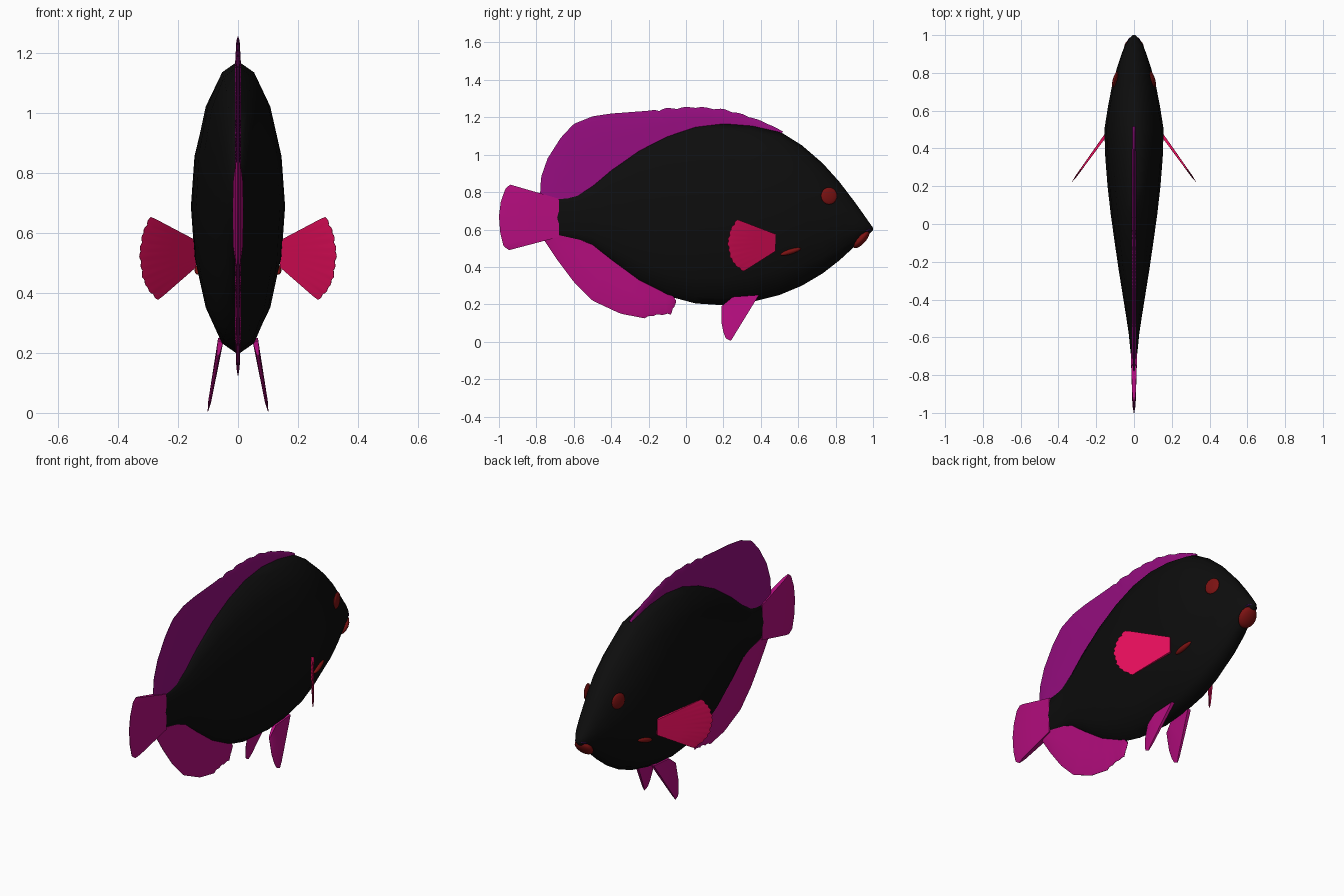
import bpy, bmesh, math
from mathutils import Vector

cube = bpy.data.objects.get("Cube")
if cube:
    bpy.data.objects.remove(cube, do_unlink=True)


def material(name, r, g, b):
    m = bpy.data.materials.new(name)
    m.use_nodes = True
    m.diffuse_color = (r, g, b, 1)
    m.node_tree.nodes["Principled BSDF"].inputs["Base Color"].default_value = (r, g, b, 1)
    return m


BLACK = material("body black", .004, .004, .004)
PURPLE = material("dorsal purple", .30, .004, .21)
MAGENTA = material("tail magenta", .46, .004, .21)
PINK = material("pectoral pink", .75, .004, .10)
RED = material("dark red", .20, .006, .006)
VIOLET = material("lip violet", .08, .01, .22)


def finish(name, bm, mat, angle=60):
    bmesh.ops.recalc_face_normals(bm, faces=bm.faces)
    mesh = bpy.data.meshes.new(name)
    bm.to_mesh(mesh)
    bm.free()
    mesh.materials.append(mat)
    ob = bpy.data.objects.new(name, mesh)
    bpy.context.collection.objects.link(ob)
    bpy.ops.object.select_all(action='DESELECT')
    ob.select_set(True)
    bpy.context.view_layer.objects.active = ob
    bpy.ops.object.shade_smooth_by_angle(angle=math.radians(angle))
    return ob


def resample(points, n):
    """Evenly spaced points along a polyline."""
    pts = [Vector(p) for p in points]
    lens = [(b - a).length for a, b in zip(pts, pts[1:])]
    out = []
    for i in range(n):
        d, k = sum(lens) * i / (n - 1), 0
        while k < len(lens) - 1 and d > lens[k]:
            d -= lens[k]
            k += 1
        out.append(pts[k].lerp(pts[k + 1], min(1, d / lens[k])))
    return out


def fin(name, base, tip, mat, place, normal, thick=.012, n=41, scallop=None):
    """Tapered blade between a base line and a tip line, both given as (y, z)."""
    base, tip = resample(base, n), resample(tip, n)
    normal = Vector(normal).normalized()
    bm = bmesh.new()
    rows = ((0, 1), (.45, .75), (.88, .5), (1, .08))
    sides = []
    for s in (1, -1):
        grid = []
        for i, (a, b) in enumerate(zip(base, tip)):
            cut = scallop(i / (n - 1)) if scallop else 0
            grid.append([bm.verts.new(place(a.lerp(b, u * (1 - cut))) + normal * s * thick * w)
                         for u, w in rows])
        for i in range(n - 1):
            for j in range(len(rows) - 1):
                bm.faces.new((grid[i][j], grid[i + 1][j], grid[i + 1][j + 1], grid[i][j + 1]))
        sides.append(grid)
    # Close the rim
    p, q = [g[0] + [r[-1] for r in g[1:-1]] + g[-1][::-1] + [r[0] for r in g[-2:0:-1]]
            for g in sides]
    for i in range(len(p)):
        k = (i + 1) % len(p)
        bm.faces.new((p[i], p[k], q[k], q[i]))
    return finish(name, bm, mat, 40)


def ellipsoid(name, loc, size, rot, mat):
    bm = bmesh.new()
    bmesh.ops.create_uvsphere(bm, u_segments=16, v_segments=10, radius=1)
    ob = finish(name, bm, mat)
    ob.location, ob.scale, ob.rotation_euler = loc, size, rot
    return ob


# Body: y, top, bottom, half width
SECTIONS = [
    (-.73, .69, .59, .006), (-.715, .74, .565, .013), (-.68, .775, .555, .018),
    (-.58, .79, .54, .028), (-.5, .84, .51, .04), (-.4, .925, .43, .056),
    (-.25, 1.03, .32, .08), (-.1, 1.105, .245, .102), (.05, 1.155, .205, .123),
    (.2, 1.172, .195, .14), (.35, 1.16, .212, .152), (.5, 1.125, .25, .157),
    (.62, 1.05, .30, .138), (.73, .955, .365, .117), (.82, .855, .435, .092),
    (.9, .75, .508, .066), (.95, .68, .552, .046), (.985, .63, .58, .023),
    (1, .61, .595, .006)]
bm = bmesh.new()
SIDES = 16
rings = []
for y, top, low, half in SECTIONS:
    mid, tall = (top + low) / 2, (top - low) / 2
    rings.append([bm.verts.new((half * math.sin(a), y, mid + tall * math.cos(a)))
                  for a in (math.tau * k / SIDES for k in range(SIDES))])
for r, s in zip(rings, rings[1:]):
    for k in range(SIDES):
        m = (k + 1) % SIDES
        bm.faces.new((r[k], r[m], s[m], s[k]))
bm.faces.new(rings[0])
bm.faces.new(rings[-1])
finish("body", bm, BLACK, 70)


# Fins on the centre line
def centre(p):
    return Vector((0, p.x, p.y))


fin("dorsal_fin",
    [(.5, 1.1), (.35, 1.14), (.1, 1.14), (-.1, 1.08), (-.3, .97), (-.5, .82), (-.6, .77), (-.7, .76)],
    [(.52, 1.125), (.42, 1.175), (.3, 1.218), (.2, 1.245), (.05, 1.258), (-.1, 1.25), (-.2, 1.235),
     (-.4, 1.22), (-.5, 1.205), (-.6, 1.165), (-.67, 1.09), (-.74, .98), (-.775, .88), (-.78, .79)],
    PURPLE, centre, (1, 0, 0), .011, 81,
    lambda t: .07 * (1 - abs(math.sin(t * 50))) if t < .45 else 0)
fin("anal_fin",
    [(-.08, .26), (-.25, .34), (-.4, .45), (-.5, .53), (-.68, .57)],
    [(-.05, .215), (-.08, .145), (-.16, .14), (-.22, .125), (-.35, .15), (-.5, .22), (-.6, .32),
     (-.69, .44), (-.76, .545)],
    MAGENTA, centre, (1, 0, 0), .011, 61,
    lambda t: .06 * (1 - abs(math.sin(t * 60))) if t < .25 else 0)
fin("tail_fin", [(-.68, .765), (-.68, .56)],
    [(-.94, .84), (-.965, .82), (-.99, .75), (-1, .67), (-.993, .58), (-.975, .51), (-.945, .49)],
    MAGENTA, centre, (1, 0, 0), .017)

# Paired fins and face details
for side, label in ((1, "left"), (-1, "right")):
    fin(label + "_pectoral_fin", [(.475, .575), (.475, .485)],
        [(.27, .655), (.235, .6), (.22, .53), (.235, .45), (.26, .41), (.305, .375)],
        PINK, lambda p: Vector((side * (.15 + (.47 - p.x) * .72), p.x, p.y)),
        (side, .72, 0), .008, 41,
        lambda t: .03 * (1 - abs(math.sin(t * 31))))
    fin(label + "_pelvic_fin", [(.25, .24), (.39, .25)],
        [(.19, .19), (.19, .1), (.2, .05), (.213, .018), (.24, .005)],
        MAGENTA, lambda p: Vector((side * (.058 + (.24 - p.y) * .18), p.x, p.y)),
        (1, 0, 0), .01)
    ellipsoid(label + "_eye", (side * .1, .765, .78), (.012, .045, .046),
              (0, 0, side * .28), RED)
    ellipsoid(label + "_gill_mark", (side * .127, .56, .482), (.016, .058, .014),
              (.3, 0, side * .15), RED)

# Mouth
ellipsoid("lower_jaw", (0, .937, .55), (.052, .062, .026), (.85, 0, 0), RED)
ellipsoid("upper_lip", (0, .963, .594), (.036, .032, .006), (.25, 0, 0), VIOLET)
